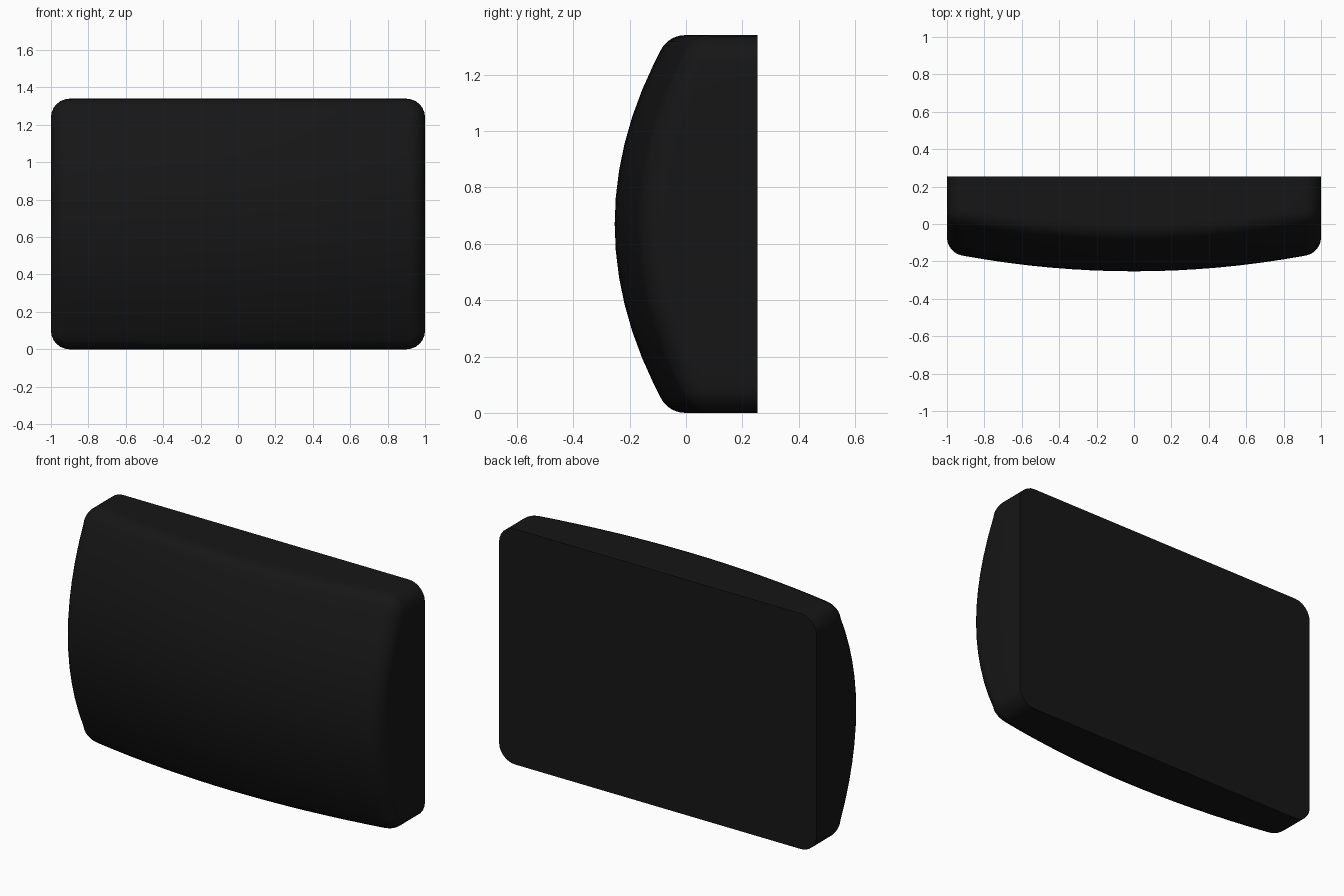
import bpy, bmesh, math

if "Cube" in bpy.data.objects:
    bpy.data.objects.remove(bpy.data.objects["Cube"])

HX, HZ, R, BACK = 1.0, 0.67, 0.1, 0.253      # half width, half height, edge radius, back plane
W, H = HX - R, HZ - R                        # inner rectangle, where the edge rounding ends
NX, NZ, NC, NF = 16, 12, 6, 6                # segments: width, height, corner, fillet
A, B = 0.1, 0.43                             # bulge across the width and the height


def dome(x, z):
    return -BACK + A * x * x + B * z * z


# Outline: points on the inner rectangle, each with an outward direction
corners = [(W, -H), (W, H), (-W, H), (-W, -H)]
outline = []
for k in range(4):
    (x0, z0), (x1, z1) = corners[k], corners[(k + 1) % 4]
    n = NZ if k % 2 == 0 else NX
    a0 = k * math.pi / 2
    outline += [(x0 + (x1 - x0) * i / n, z0 + (z1 - z0) * i / n, a0) for i in range(n)]
    outline += [(x1, z1, a0 + math.pi / 2 * i / NC) for i in range(NC)]


def rim_point(c, j):
    """Point j of the fillet, from the side wall (0) to the dome (NF), then the inner rectangle."""
    cx, cz, a = c
    nx, nz = math.cos(a), math.sin(a)
    ex, ez = cx + nx * R, cz + nz * R
    s = 2 * A * ex * nx + 2 * B * ez * nz
    u, lift = R, 0.0
    if j <= NF:
        phi = math.atan2(1, s) * j / NF
        u = R - R * math.cos(phi)
        lift = R * math.sqrt(1 + s * s) - R * math.sin(phi) - s * (R - u)
    x, z = cx + nx * (R - u), cz + nz * (R - u)
    return (x, dome(x, z) + lift, z + HZ)


bm = bmesh.new()

# Side wall and rounded front edge
rings = [[bm.verts.new((c[0] + R * math.cos(c[2]), BACK, c[1] + R * math.sin(c[2]) + HZ))
          for c in outline]]
for j in range(NF + 2):
    rings.append([bm.verts.new(rim_point(c, j)) for c in outline])
N = len(outline)
for r0, r1 in zip(rings, rings[1:]):
    for i in range(N):
        bm.faces.new((r0[i], r0[(i + 1) % N], r1[(i + 1) % N], r1[i]))

# Flat back
bm.faces.new(rings[0])

# Bulging front
grid = []
for iz in range(NZ + 1):
    z = -H + 2 * H * iz / NZ
    xs = [-W + 2 * W * ix / NX for ix in range(NX + 1)]
    grid.append([bm.verts.new((x, dome(x, z), z + HZ)) for x in xs])
for iz in range(NZ):
    for ix in range(NX):
        bm.faces.new((grid[iz][ix], grid[iz][ix + 1], grid[iz + 1][ix + 1], grid[iz + 1][ix]))

bmesh.ops.remove_doubles(bm, verts=bm.verts, dist=1e-4)
bmesh.ops.recalc_face_normals(bm, faces=bm.faces)

mesh = bpy.data.meshes.new("rounded_panel")
bm.to_mesh(mesh)
bm.free()
panel = bpy.data.objects.new("rounded_panel", mesh)
bpy.context.collection.objects.link(panel)

# Black finish
mat = bpy.data.materials.new("black")
mat.diffuse_color = (0.008, 0.008, 0.008, 1)
mat.use_nodes = True
mat.node_tree.nodes["Principled BSDF"].inputs["Base Color"].default_value = mat.diffuse_color
mesh.materials.append(mat)

bpy.context.view_layer.objects.active = panel
panel.select_set(True)
bpy.ops.object.shade_smooth_by_angle(angle=math.radians(35))
